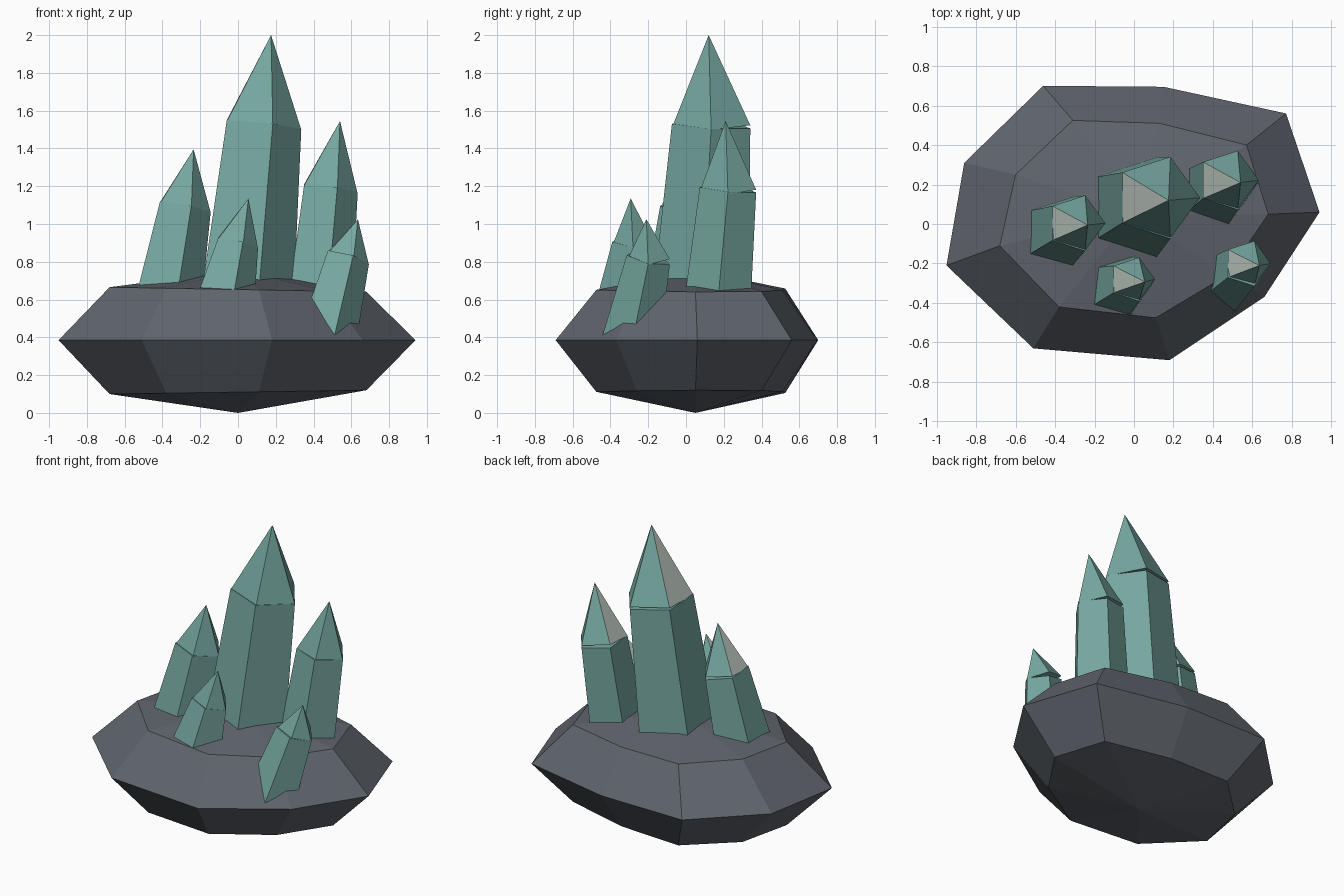
import bpy
import bmesh
from math import cos, sin, tau
from mathutils import Vector

cube = bpy.data.objects.get("Cube")
if cube:
    bpy.data.objects.remove(cube)


def make_material(name, rgb):
    mat = bpy.data.materials.new(name)
    mat.use_nodes = True
    mat.diffuse_color = (*rgb, 1)
    mat.node_tree.nodes["Principled BSDF"].inputs["Base Color"].default_value = (*rgb, 1)
    return mat


slate = make_material("slate_grey", (0.117, 0.130, 0.153))
teal = make_material("crystal_teal", (0.18, 0.385, 0.35))
pale = make_material("pale_facet", (0.51, 0.58, 0.53))


def finish(name, bm, materials):
    bmesh.ops.recalc_face_normals(bm, faces=bm.faces)
    mesh = bpy.data.meshes.new(name)
    bm.to_mesh(mesh)
    bm.free()
    for mat in materials:
        mesh.materials.append(mat)
    obj = bpy.data.objects.new(name, mesh)
    bpy.context.collection.objects.link(obj)
    return obj


def bridge(bm, low, high):
    n = len(low)
    for i in range(n):
        j = (i + 1) % n
        bm.faces.new((low[i], low[j], high[j], high[i]))


def fan(bm, ring, point):
    apex = bm.verts.new(point)
    return [bm.faces.new((ring[i], ring[(i + 1) % len(ring)], apex))
            for i in range(len(ring))]


# Rock: an uneven nine-sided boulder, widest in the middle
WIDE = [(-0.46, 0.70), (0.15, 0.695), (0.77, 0.56), (0.94, 0.06), (0.66, -0.37),
        (0.18, -0.69), (-0.51, -0.63), (-0.95, -0.21), (-0.86, 0.31)]
NARROW = [(-0.31, 0.525), (0.13, 0.51), (0.57, 0.40), (0.68, 0.05), (0.47, -0.26),
          (0.11, -0.475), (-0.38, -0.42), (-0.68, -0.11), (-0.60, 0.25)]


def build_rock():
    bm = bmesh.new()
    lower = [bm.verts.new((x, y, 0.11 + 0.015 * x)) for x, y in NARROW]
    middle = [bm.verts.new((x, y, 0.385)) for x, y in WIDE]
    upper = [bm.verts.new((x, y, 0.653 - 0.018 * x)) for x, y in NARROW]
    bridge(bm, lower, middle)
    bridge(bm, middle, upper)
    fan(bm, lower, (0, 0.05, 0))
    fan(bm, upper, (0, 0.05, 0.755))
    finish("rock_base", bm, [slate])


def five_ring(bm, centre, radius, axis):
    # Pentagon tilted to sit square to the axis
    verts = []
    for i in range(5):
        dx, dy = radius * cos(tau * i / 5), radius * sin(tau * i / 5)
        dz = -(axis.x * dx + axis.y * dy) / axis.z
        verts.append(bm.verts.new(centre + Vector((dx, dy, dz))))
    return verts


def build_crystal(name, base, base_r, shoulder, shoulder_r, tip):
    base, shoulder, tip = Vector(base), Vector(shoulder), Vector(tip)
    # Tapered shaft, continued a little into the rock
    axis = shoulder - base
    t = 0.12 / axis.length
    bm = bmesh.new()
    low = five_ring(bm, base - axis * t, base_r + (base_r - shoulder_r) * t, axis)
    high = five_ring(bm, shoulder, shoulder_r, axis)
    bridge(bm, low, high)
    bm.faces.new(low)
    bm.faces.new(high)
    finish(name + "_shaft", bm, [teal])
    # Pointed cap, with the facet towards -x in the pale colour
    bm = bmesh.new()
    ring = five_ring(bm, shoulder, shoulder_r, tip - shoulder)
    fan(bm, ring, tip)[2].material_index = 1
    bm.faces.new(ring)
    finish(name + "_point", bm, [teal, pale])


build_rock()
build_crystal("main_crystal", (0.034, 0.085, 0.70), 0.264,
              (0.117, 0.133, 1.525), 0.218, (0.175, 0.12, 2.0))
build_crystal("back_left_crystal", (0.426, 0.175, 0.68), 0.18,
              (0.477, 0.222, 1.185), 0.157, (0.54, 0.21, 1.545))
build_crystal("right_crystal", (-0.364, -0.035, 0.70), 0.18,
              (-0.293, 0.004, 1.09), 0.148, (-0.235, -0.005, 1.395))
build_crystal("front_crystal", (-0.059, -0.307, 0.68), 0.15,
              (-0.01, -0.28, 0.90), 0.116, (0.055, -0.293, 1.135))
build_crystal("front_left_crystal", (0.49, -0.267, 0.50), 0.15,
              (0.573, -0.20, 0.82), 0.12, (0.635, -0.21, 1.025))
